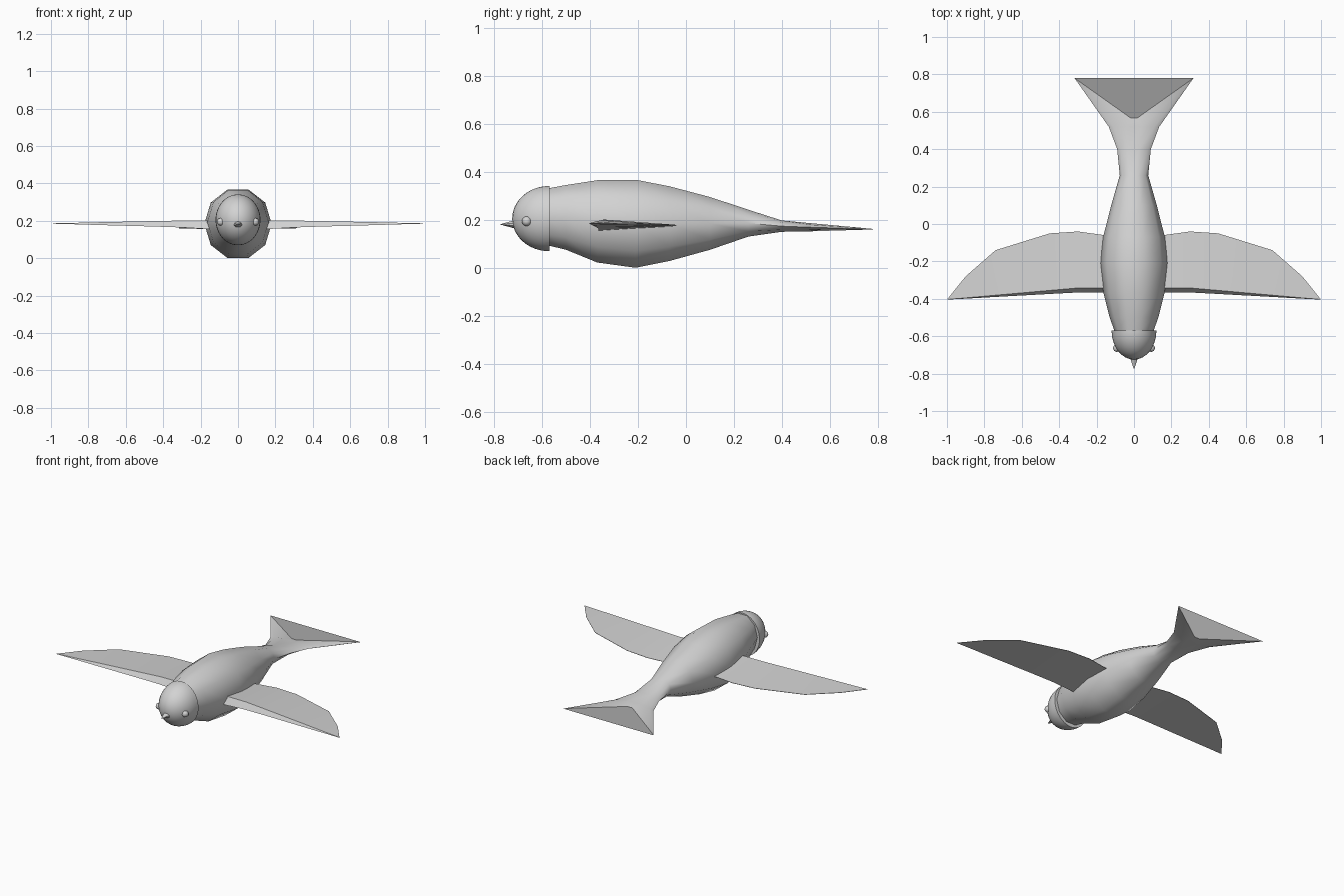
import bpy, bmesh, math
from mathutils import Matrix

if "Cube" in bpy.data.objects:
    bpy.data.objects.remove(bpy.data.objects["Cube"])

grey = bpy.data.materials.new("plain grey")
grey.diffuse_color = (0.65, 0.65, 0.65, 1)
grey.use_nodes = True
grey.node_tree.nodes["Principled BSDF"].inputs["Base Color"].default_value = grey.diffuse_color


def finish(bm, name, angle=40, mirror=False):
    bmesh.ops.remove_doubles(bm, verts=bm.verts, dist=0.0005)
    bmesh.ops.recalc_face_normals(bm, faces=bm.faces)
    me = bpy.data.meshes.new(name)
    bm.to_mesh(me)
    bm.free()
    me.materials.append(grey)
    ob = bpy.data.objects.new(name, me)
    bpy.context.collection.objects.link(ob)
    bpy.ops.object.select_all(action='DESELECT')
    ob.select_set(True)
    bpy.context.view_layer.objects.active = ob
    if mirror:
        mod = ob.modifiers.new("mirror", 'MIRROR')
        mod.use_mirror_merge = False
        bpy.ops.object.modifier_apply(modifier=mod.name)
    bpy.ops.object.shade_smooth_by_angle(angle=math.radians(angle))
    return ob


def loft(rings):
    bm = bmesh.new()
    vs = [[bm.verts.new(p) for p in r] for r in rings]
    n = len(rings[0])
    for a, b in zip(vs, vs[1:]):
        for i in range(n):
            j = (i + 1) % n
            bm.faces.new((a[i], a[j], b[j], b[i]))
    bm.faces.new(vs[0])
    bm.faces.new(vs[-1])
    return bm


# Body: ten-sided sections running into the forked tail
# y, half width, bottom z, top z
sections = [(-0.57, 0.105, 0.092, 0.332), (-0.50, 0.13, 0.075, 0.345),
            (-0.37, 0.163, 0.022, 0.365), (-0.21, 0.18, 0.0, 0.367),
            (-0.07, 0.165, 0.028, 0.340), (0.10, 0.122, 0.075, 0.295),
            (0.26, 0.076, 0.130, 0.242), (0.40, 0.090, 0.150, 0.197),
            (0.52, 0.135, 0.152, 0.186)]
angles = [math.radians(18 + 36 * k) for k in range(10)]
rings = []
for y, w, lo, hi in sections:
    mid, h = (lo + hi) / 2, (hi - lo) / 2 / math.cos(math.radians(18))
    rings.append([(w * math.sin(a), y, mid + h * math.cos(a)) for a in angles])
# last section is pulled out to the two tail tips
fork = []
for a in angles:
    s, c = math.sin(a), math.cos(a)
    if abs(s) > 0.5:
        fork.append((math.copysign(0.318, s), 0.78, 0.161 + 0.002 * c))
    else:
        fork.append((math.copysign(0.018, s), 0.567, 0.167 + 0.008 * c))
rings.append(fork)
finish(loft(rings), "body_and_tail")

# Head: half ellipsoid capping the front of the body
bm = bmesh.new()
bmesh.ops.create_uvsphere(bm, u_segments=32, v_segments=24, radius=1)
bmesh.ops.bisect_plane(bm, geom=bm.verts[:] + bm.edges[:] + bm.faces[:],
                       plane_co=(0, 0, 0), plane_no=(0, 1, 0), clear_outer=True)
bmesh.ops.holes_fill(bm, edges=[e for e in bm.edges if e.is_boundary])
bmesh.ops.transform(bm, verts=bm.verts, matrix=Matrix.Translation((0, -0.57, 0.205))
                    @ Matrix.Diagonal((0.12, 0.155, 0.136, 1)))
finish(bm, "head")

# Beak
bm = bmesh.new()
bmesh.ops.create_cone(bm, cap_ends=True, segments=10, radius1=1, radius2=0.02, depth=1)
bmesh.ops.transform(bm, verts=bm.verts, matrix=Matrix.Translation((0, -0.736, 0.181))
                    @ Matrix.Diagonal((0.03, 0.08, 0.022, 1))
                    @ Matrix.Rotation(math.radians(90), 4, 'X'))
finish(bm, "beak")

# Eyes
bm = bmesh.new()
bmesh.ops.create_uvsphere(bm, u_segments=16, v_segments=10, radius=0.02)
bmesh.ops.translate(bm, verts=bm.verts, vec=(0.092, -0.664, 0.194))
finish(bm, "eyes", mirror=True)

# Wings: x, leading y, trailing y, bottom z, top z, trailing z
stations = [(0.10, -0.365, -0.065, 0.153, 0.201, 0.172),
            (0.17, -0.365, -0.058, 0.156, 0.201, 0.174),
            (0.30, -0.366, -0.040, 0.164, 0.201, 0.177),
            (0.45, -0.374, -0.050, 0.169, 0.198, 0.179),
            (0.74, -0.390, -0.140, 0.177, 0.192, 0.182),
            (0.90, -0.399, -0.280, 0.182, 0.188, 0.184),
            (0.998, -0.404, -0.402, 0.184, 0.186, 0.185)]
rings = []
for x, le, te, lo, hi, tz in stations:
    bevel = min(0.024 * (1.02 - x) / 0.72, 0.024)
    rings.append([(x, le, lo), (x, le + bevel, hi),
                  (x, te, tz + 0.001), (x, te, tz - 0.001)])
finish(loft(rings), "wings", angle=30, mirror=True)
